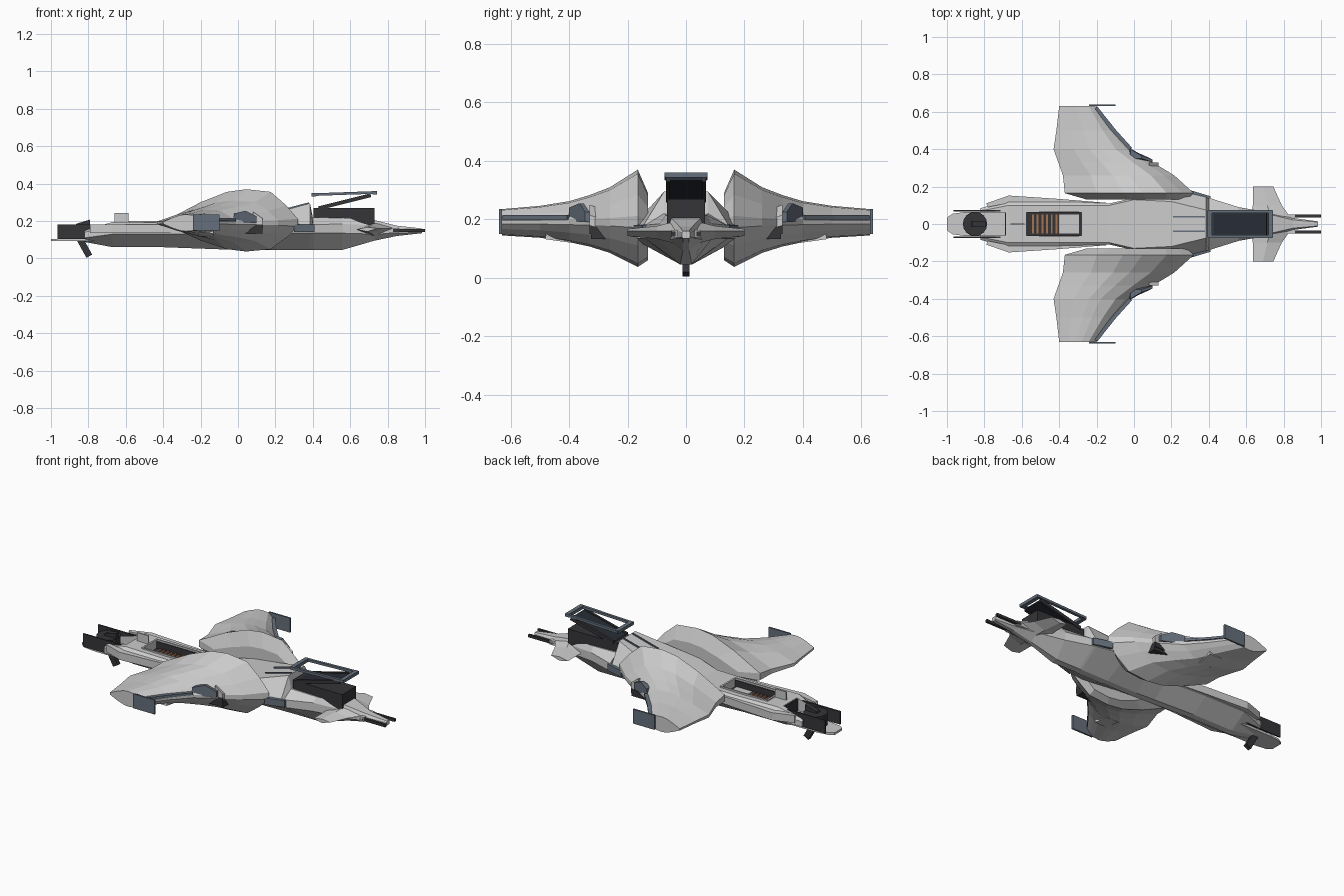
import bpy, bmesh
from mathutils import Vector

if "Cube" in bpy.data.objects:
    bpy.data.objects.remove(bpy.data.objects["Cube"])


def material(name, rgb):
    m = bpy.data.materials.new(name)
    m.diffuse_color = (*rgb, 1)
    m.use_nodes = True
    m.node_tree.nodes["Principled BSDF"].inputs["Base Color"].default_value = m.diffuse_color
    return m


DARK = material("dark_metal", (0.035, 0.035, 0.04))
SLATE = material("slate_metal", (0.13, 0.16, 0.2))
GLASS = material("dark_glass", (0.02, 0.025, 0.035))
COPPER = material("copper", (0.4, 0.18, 0.09))
PALE = material("pale_panel", (0.55, 0.57, 0.58))


def finish(name, bm, mat=None):
    bmesh.ops.recalc_face_normals(bm, faces=bm.faces)
    me = bpy.data.meshes.new(name)
    bm.to_mesh(me)
    bm.free()
    ob = bpy.data.objects.new(name, me)
    bpy.context.collection.objects.link(ob)
    if mat:
        me.materials.append(mat)
    return ob


def loft(name, rings, mat=None):
    bm = bmesh.new()
    vs = [[bm.verts.new(p) for p in r] for r in rings]
    n = len(vs[0])
    for a, b in zip(vs, vs[1:]):
        for i in range(n):
            j = (i + 1) % n
            bm.faces.new((a[i], a[j], b[j], b[i]))
    bm.faces.new(vs[0])
    bm.faces.new(vs[-1])
    return finish(name, bm, mat)


def box(name, x, y, z, mat=None):
    """Box from three (low, high) ranges."""
    return loft(name, [[(a, y[0], z[0]), (a, y[1], z[0]), (a, y[1], z[1]), (a, y[0], z[1])] for a in x], mat)


def beam(name, p, q, w, h, mat=None):
    """Rectangular bar between two points."""
    p, q = Vector(p), Vector(q)
    d = (q - p).normalized()
    s = d.cross(Vector((0, 0, 1))).normalized() * w / 2
    u = s.cross(d).normalized() * h / 2
    return loft(name, [[c - s - u, c + s - u, c + s + u, c - s + u] for c in (p, q)], mat)


def prism(name, pts, z0, z1, mat=None):
    """Plan outline extruded upwards."""
    return loft(name, [[(x, y, z) for x, y in pts] for z in (z0, z1)], mat)


def cylinder(name, x, y, z, r, depth, mat=None, n=16):
    bm = bmesh.new()
    bmesh.ops.create_cone(bm, cap_ends=True, segments=n, radius1=r, radius2=r, depth=depth)
    bmesh.ops.translate(bm, verts=bm.verts, vec=(x, y, z))
    return finish(name, bm, mat)


# Fuselage: x, keel z, shoulder half width, shoulder low z, high z, deck half width, deck z
hull = [(-.82, .088, .085, .11, .14, .07, .15), (-.67, .06, .125, .13, .175, .10, .195),
        (-.40, .06, .125, .13, .175, .10, .19), (-.13, .05, .11, .13, .18, .10, .195),
        (0, .045, .14, .13, .19, .13, .215), (.2, .046, .185, .135, .185, .12, .245),
        (.385, .046, .145, .135, .18, .075, .295), (.40, .046, .14, .135, .18, .075, .22),
        (.56, .046, .09, .135, .185, .07, .215), (.73, .095, .06, .13, .175, .05, .205),
        (.85, .12, .032, .135, .16, .022, .175), (.985, .135, .014, .14, .155, .01, .16)]
fuselage = loft("fuselage", [[(x, -.02 if x < .7 else -.01, k), (x, .02 if x < .7 else .01, k),
                              (x, s, lo), (x, s, hi), (x, t, top), (x, -t, top), (x, -s, hi), (x, -s, lo)]
                             for x, k, s, lo, hi, t, top in hull])

# Open deck well and open tail bay cut from the fuselage
for name, x, z in (("well_cutter", (-.575, -.28), .145), ("tail_bay_cutter", (-.9, -.684), .115)):
    cutter = box(name, x, (-.062, .062), (z, .4))
    cutter.hide_render = True
    cutter.hide_set(True)
    mod = fuselage.modifiers.new(name, 'BOOLEAN')
    mod.operation = 'DIFFERENCE'
    mod.object = cutter

# Rear deck hatch: dark well liner, frame, rungs, pale floor panel
box("well_floor", (-.574, -.281), (-.061, .061), (.143, .15), DARK)
for s in (-1, 1):
    box("well_side_liner", (-.574, -.281), sorted((s * .058, s * .062)), (.145, .19), DARK)
    box("hatch_side_frame", (-.585, -.275), sorted((s * .062, s * .07)), (.175, .2), PALE)
for x in (-.58, -.277):
    box("hatch_end_frame", (x - .005, x + .005), (-.07, .07), (.175, .2), PALE)
for i in range(6):
    x = -.545 + i * .025
    box("hatch_rung", (x, x + .01), (-.05, .05), (.15, .158), COPPER)
box("well_panel", (-.40, -.295), (-.052, .052), (.15, .156), PALE)
box("deck_fin", (-.66, -.585), (-.004, .004), (.18, .243), PALE)

# Tail: tongue, turret and stinger gun
prism("tail_tongue", [(-.7, -.065), (-.9, -.065), (-.97, -.055), (-1, -.035), (-1, .035),
                      (-.97, .055), (-.9, .065), (-.7, .065)], .092, .105)
cylinder("tail_turret", -.85, 0, .14, .065, .07, DARK)
cylinder("turret_base", -.755, 0, .112, .06, .02)
beam("tail_gun", (-.88, 0, .165), (-.795, 0, .012), .025, .035, DARK)
loft("tail_sight", [[(-.87, y, .17), (-.79, y, .17), (-.79, y, .208), (-.865, y, .185)] for y in (-.015, .015)], DARK)
box("tail_bulkhead", (-.69, -.682), (-.07, .07), (.105, .185), DARK)

# Cockpit tub, tilted canopy glass and raised open frame
box("cockpit_tub", (.405, .73), (-.065, .065), (.17, .27), DARK)
beam("canopy_glass", (.43, 0, .268), (.71, 0, .338), .115, .01, GLASS)
for x, z in ((.405, .341), (.73, .352)):
    box("canopy_cross_frame", (x - .012, x + .012), (-.072, .072), (z - .009, z + .009), SLATE)

# Wing stations: y, trailing x, leading x, top z, bottom z; shared section (chord, height)
stations = [(.13, -.25, .28, .29, .06), (.165, -.37, .32, .37, .037), (.26, -.38, .215, .31, .085),
            (.33, -.405, .10, .283, .107), (.40, -.43, -.01, .262, .122),
            (.50, -.415, -.10, .246, .137), (.63, -.40, -.20, .235, .145)]
section = [(0, .12), (.25, .62), (.45, .92), (.6, 1), (.79, .92), (.91, .52), (1, .12)]

for s in (-1, 1):
    rings = []
    for y, te, le, top, bot in stations:
        up = [(te + u * (le - te), s * y, .19 + h * (top - .19)) for u, h in section]
        dn = [(te + u * (le - te), s * y, .19 - h * (.19 - bot)) for u, h in section]
        rings.append(up + dn[::-1])
    loft("wing", rings)

    # Leading edge strip, tip plate and underside panel
    edge = [(-.02, .40), (-.11, .50), (-.205, .62)]
    for (xa, ya), (xb, yb) in zip(edge, edge[1:]):
        beam("leading_edge_strip", (xa, s * ya, .207), (xb, s * yb, .207), .024, .014, SLATE)
    box("wing_tip_plate", (-.24, -.10), sorted((s * .63, s * .64)), (.15, .235), SLATE)
    beam("wing_belly_panel", (-.17, s * .38, .128), (-.17, s * .48, .142), .08, .02, PALE)

    # Wing gun cluster
    loft("gun_fairing", [[(-.03, s * y0, .19), (.10, s * y1, .19), (.10, s * y1, .225), (.04, s * (y1 + .02), .255), (-.02, s * y0, .24)]
                         for y0, y1 in ((.35, .33), (.40, .345))], SLATE)
    loft("gun_cowl", [[(x, s * y, z) for y, z in ((.25, .16), (.33, .18), (.33, h), (.25, h - .03))]
                      for x, h in ((.08, .25), (.13, .215))])
    box("gun_block", (.03, .13), sorted((s * .265, s * .325)), (.132, .168), DARK)
    box("gun_muzzle", (.06, .13), sorted((s * .295, s * .33)), (.15, .19), DARK)

    # Shoulder thruster block
    loft("shoulder_block", [[(x, s * (y - .025), .14), (x, s * (y + .006), .14), (x, s * (y + .006), .18), (x, s * (y - .025), .185)]
                            for x, y in ((.30, .175), (.41, .142))], SLATE)

    # Deck rails beside the cockpit hump
    beam("deck_rail", (.21, s * .04, .25), (.38, s * .04, .295), .008, .01, SLATE)

    # Nose canard, tapered outwards
    loft("canard", [[(a, s * y, .155), ((a + b) / 2, s * y, .155 + t), (b, s * y, .16), ((a + b) / 2, s * y, .155 - t)]
                    for y, a, b, t in ((.03, .63, .84, .04), (.10, .635, .79, .022), (.20, .635, .745, .012))])

    # Nose barrels
    box("nose_barrel", (.83, 1.0), sorted((s * .036, s * .05)), (.142, .158), DARK)
    box("barrel_mount", (.78, .86), sorted((s * .02, s * .05)), (.137, .163))

    # Rear cheek fins and tail side plates
    prism("cheek_fin", [(-.79, s * .11), (-.67, s * .152), (-.4, s * .134), (-.13, s * .112), (-.4, s * .115), (-.66, s * .115), (-.78, s * .09)], .135, .18)
    box("tail_side_plate", (-.965, -.68), sorted((s * .066, s * .074)), (.105, .182), DARK)

    # Canopy frame rails
    beam("canopy_top_rail", (.40, s * .066, .341), (.74, s * .066, .353), .016, .014, SLATE)
    beam("canopy_lower_rail", (.43, s * .062, .268), (.71, s * .062, .338), .014, .02, DARK)
